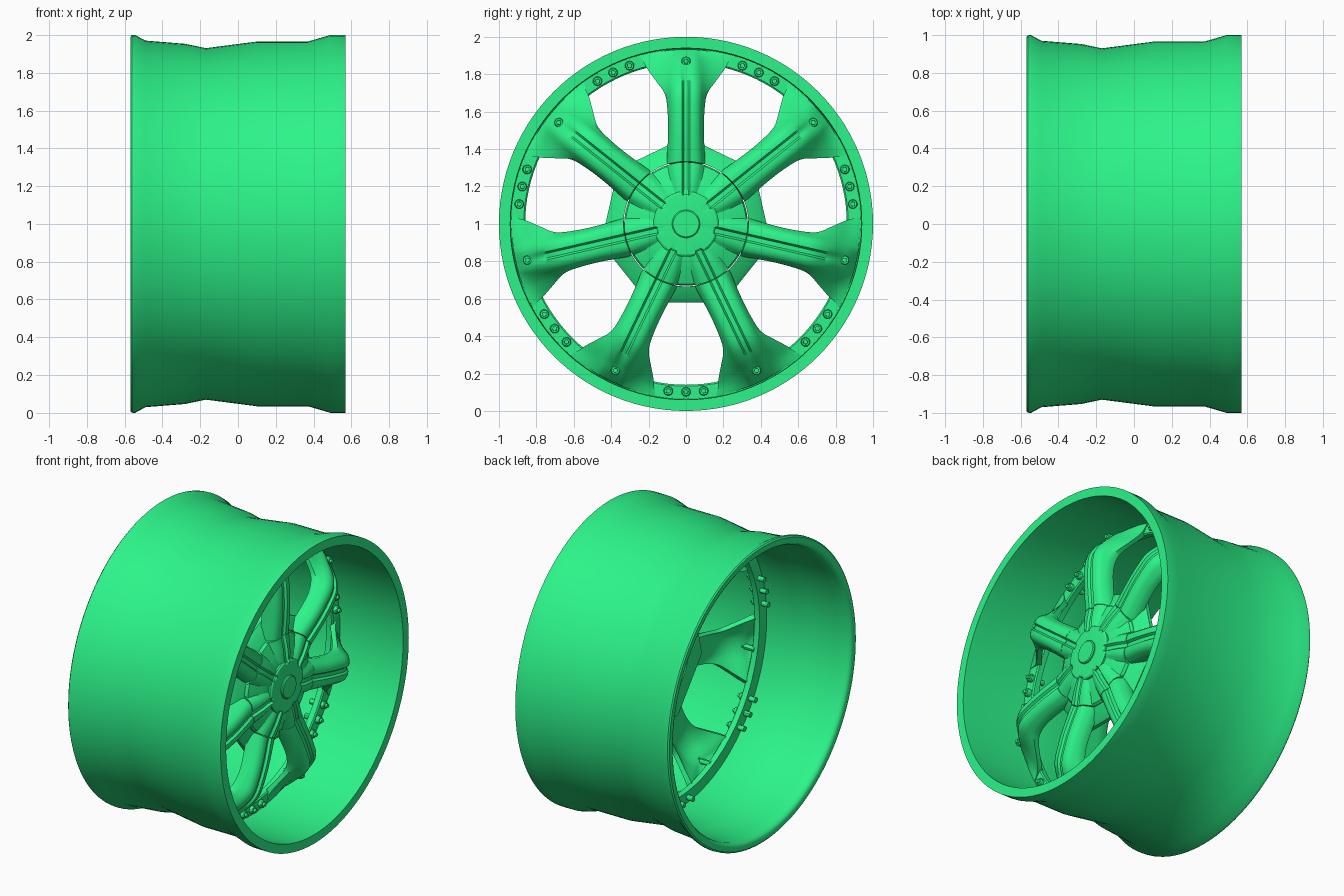
import bpy, bmesh, math
from math import pi, cos, sin, sqrt

if "Cube" in bpy.data.objects:
    bpy.data.objects.remove(bpy.data.objects["Cube"])

N = 7
STEP = 2 * pi / N
mat = bpy.data.materials.new("green_paint")
mat.diffuse_color = (0.025, 0.9, 0.25, 1)
mat.use_nodes = True
mat.node_tree.nodes["Principled BSDF"].inputs["Base Color"].default_value = mat.diffuse_color


def finish(name, bm, angle=30):
    bmesh.ops.recalc_face_normals(bm, faces=bm.faces)
    me = bpy.data.meshes.new(name)
    bm.to_mesh(me)
    bm.free()
    me.materials.append(mat)
    ob = bpy.data.objects.new(name, me)
    ob.location.z = 1
    bpy.context.collection.objects.link(ob)
    bpy.ops.object.select_all(action='DESELECT')
    ob.select_set(True)
    bpy.context.view_layer.objects.active = ob
    bpy.ops.object.shade_smooth_by_angle(angle=math.radians(angle))
    return ob


def skin(bm, loops, wrap):
    """Bridge closed loops of points; wrap joins the last loop to the first."""
    rows = [[bm.verts.new(p) for p in lp] for lp in loops]
    n = len(rows[0])
    for i in range(len(rows) if wrap else len(rows) - 1):
        a, b = rows[i], rows[(i + 1) % len(rows)]
        for j in range(n):
            bm.faces.new((a[j], a[(j + 1) % n], b[(j + 1) % n], b[j]))
    if not wrap:
        bm.faces.new(rows[0])
        bm.faces.new(rows[-1])


def lathe(name, prof, segs=112, wrap=True, shape=lambda a, r: r, angle=30):
    """Spin (x, radius) points around the x axis."""
    bm = bmesh.new()
    ang = [2 * pi * k / segs for k in range(segs)]
    skin(bm, [[(x, shape(a, r) * sin(a), shape(a, r) * cos(a)) for a in ang]
              for x, r in prof], wrap)
    return finish(name, bm, angle)


def around(ob, first=0.0):
    """Repeat a part once per spoke."""
    ob.rotation_euler.x = first
    for k in range(1, N):
        c = ob.copy()
        c.rotation_euler.x = first + k * STEP
        bpy.context.collection.objects.link(c)


def arm(name, stations):
    """Loft (r, body half width, edge half width, front, edge front, edge back, back)."""
    bm = bmesh.new()
    loops = []
    for r, b, w, xf, xe, xeb, xb in stations:
        groove = .015 * max(0, min(1, (.88 - r) / .12))
        half = [(b * .5, xb), (b, xb * .7 + xeb * .3), (w * .96, xeb), (w, xe),
                ((w + b) / 2, xe + .25 * (xf - xe)), (b, xe + .6 * (xf - xe)),
                (b * .8, xe + .88 * (xf - xe)), (b * .5, xf),
                (.022, xf), (.012, xf - groove)]
        sec = half + [(-t, x) for t, x in reversed(half)]
        loops.append([(x, t, sqrt(r * r - t * t)) for t, x in sec])
    skin(bm, loops, False)
    return finish(name, bm, 45)


def smooth_stations(keys, sub=4):
    """Catmull-Rom between the key stations."""
    out = []
    for i in range(len(keys) - 1):
        p = [keys[max(0, min(len(keys) - 1, i + d))] for d in (-1, 0, 1, 2)]
        for s in range(sub):
            u = s / sub
            out.append([.5 * (2 * b + (c - a) * u + (2 * a - 5 * b + 4 * c - d) * u * u
                              + (3 * b - a - 3 * c + d) * u ** 3)
                        for a, b, c, d in zip(*p)])
    return out + [keys[-1]]


def bolt(name, r, ang, x_back, x_face, x_top):
    """Stepped round bolt running through the rim, parallel to x."""
    bm = bmesh.new()
    cy, cz = r * sin(ang), r * cos(ang)
    prof = [(x_back, .017), (x_face, .017), (x_face, .025), (x_top - .012, .025),
            (x_top - .006, .021), (x_top - .006, .013), (x_top + .008, .012)]
    skin(bm, [[(x, cy + q * cos(k * pi / 6), cz + q * sin(k * pi / 6))
               for k in range(12)] for x, q in prof], False)
    return finish(name, bm)


# Barrel: outer skin then inner skin, with a thick rounded lip at the back
lathe("barrel", [(.57, 1), (.49, 1), (.37, .965), (.1, .965), (-.17, .93), (-.28, .953),
                 (-.49, .97), (-.545, 1), (-.562, .999), (-.57, .99), (-.57, .96),
                 (-.563, .947), (-.545, .937), (-.48, .932), (-.28, .925), (-.17, .908),
                 (.05, .93), (.1, .935), (.48, .938), (.57, .94)], angle=35)

# Flange that the spokes are bolted to
lathe("bolt_ring", [(.1, .94), (.1, .868), (.093, .86), (.055, .86), (.05, .94)])

# Seven flared spokes, shelled at the back
around(arm("spoke", smooth_stations([
    (.334, .085, .104, .338, .27, .23, .22), (.48, .080, .096, .350, .28, .24, .24),
    (.60, .080, .098, .350, .28, .24, .25), (.70, .084, .112, .338, .25, .21, .25),
    (.78, .088, .160, .290, .185, .15, .22), (.85, .086, .205, .218, .130, .09, .16),
    (.89, .082, .225, .175, .110, .07, .13), (.933, .078, .252, .115, .104, .05, .06)])))

# Inner spoke ends that merge in the hub, with a thin gap at the seam
around(arm("hub_spoke", smooth_stations([
    (.15, .045, .075, .364, .345, .25, .24), (.24, .066, .095, .356, .32, .25, .24),
    (.33, .085, .108, .338, .285, .25, .24)])))

# Hub disc, rosette and centre cap
lathe("hub", [(.22, .33), (.285, .33), (.298, .322), (.33, .24), (.35, .17)], wrap=False)


def notched(a, r):
    d = abs((a + STEP / 2) % STEP - STEP / 2)
    return r - .016 if d < .09 else r


lathe("hub_rosette", [(.3, .175), (.360, .175), (.368, .165), (.372, .12)],
      segs=140, wrap=False, shape=notched)
lathe("centre_cap", [(.33, .075), (.38, .075), (.386, .069), (.386, .06)],
      segs=48, wrap=False)


# Seven-sided back plate with corners behind the spokes
def heptagon(a, r):
    if r < .34:
        return r
    return r / cos(a % STEP - STEP / 2)


lathe("back_plate", [(.28, .334), (.245, .40), (.225, .42), (.2, .42), (.21, .334)],
      segs=140, shape=heptagon)

# Bolts: one on each spoke tip, three on the flange in each opening
around(bolt("spoke_bolt", .87, 0, .08, .16, .218))
for off in (-.106, 0, .106):
    around(bolt("ring_bolt", .898, off, .01, .095, .13), STEP / 2)
